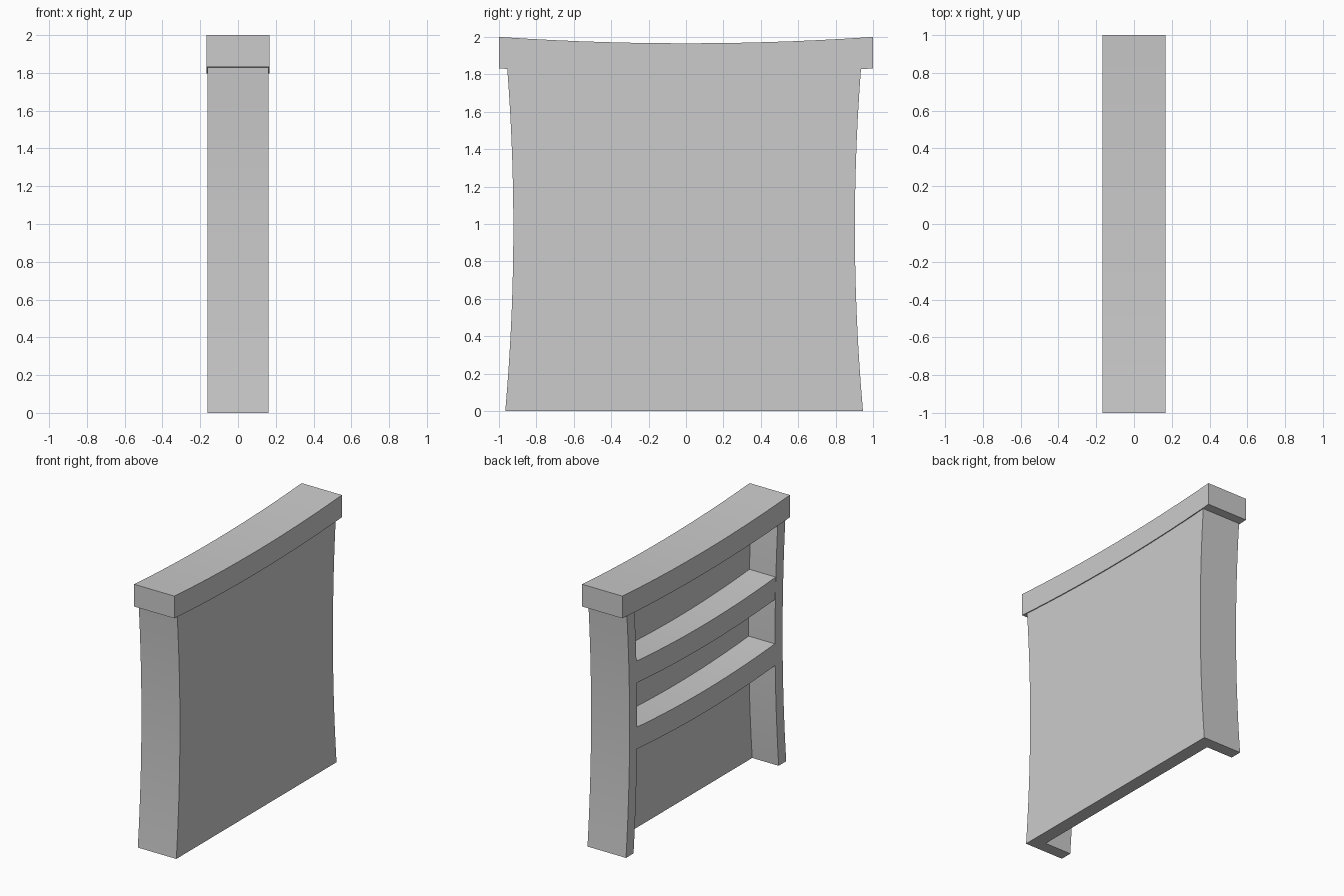
import bpy, bmesh

if "Cube" in bpy.data.objects:
    bpy.data.objects.remove(bpy.data.objects["Cube"])

SEG = 14
YC = -0.01            # carcass sits slightly off-centre under the top


def loft(name, rings):
    """Skin a list of closed cross-sections and cap both ends."""
    bm = bmesh.new()
    rows = [[bm.verts.new(p) for p in ring] for ring in rings]
    n = len(rows[0])
    for a, b in zip(rows, rows[1:]):
        for i in range(n):
            j = (i + 1) % n
            bm.faces.new((a[i], a[j], b[j], b[i]))
    bm.faces.new(rows[0])
    bm.faces.new(rows[-1])
    bmesh.ops.recalc_face_normals(bm, faces=bm.faces)
    me = bpy.data.meshes.new(name)
    bm.to_mesh(me)
    bm.free()
    ob = bpy.data.objects.new(name, me)
    bpy.context.collection.objects.link(ob)
    bpy.ops.object.select_all(action='DESELECT')
    ob.select_set(True)
    bpy.context.view_layer.objects.active = ob
    bpy.ops.object.shade_smooth_by_angle()
    return ob


def carcass_ring(z):
    """U-shaped plan: two sides joined by the back panel, pinched at mid height."""
    o = 0.913 + 0.045 * (z - 0.98) ** 2
    i = o - 0.09
    u = [(-0.161, -o), (0.161, -o), (0.161, o), (-0.161, o),
         (-0.161, i), (0.06, i), (0.06, -i), (-0.161, -i)]
    return [(x, y + YC, z) for x, y in u]


def sagging_board(name, x0, x1, half, yc, z_top, thick, sag):
    """Plank along y whose middle dips."""
    rings = []
    for k in range(SEG + 1):
        t = 2 * k / SEG - 1
        z1 = z_top - sag * (1 - t * t)
        z0 = z1 - thick
        y = yc + t * half
        rings.append([(x0, y, z0), (x1, y, z0), (x1, y, z1), (x0, y, z1)])
    return loft(name, rings)


# Sides and back panel
loft("bookcase_body", [carcass_ring(1.85 * k / SEG) for k in range(SEG + 1)])

# Overhanging top
sagging_board("top_board", -0.168, 0.168, 1.0, 0, 2.0, 0.168, 0.034)

# Two shelves, ends let into the sides
for label, z in (("upper", 1.44), ("lower", 0.94)):
    sagging_board(label + "_shelf", -0.159, 0.08, 0.86, YC, z, 0.165, 0.036)
